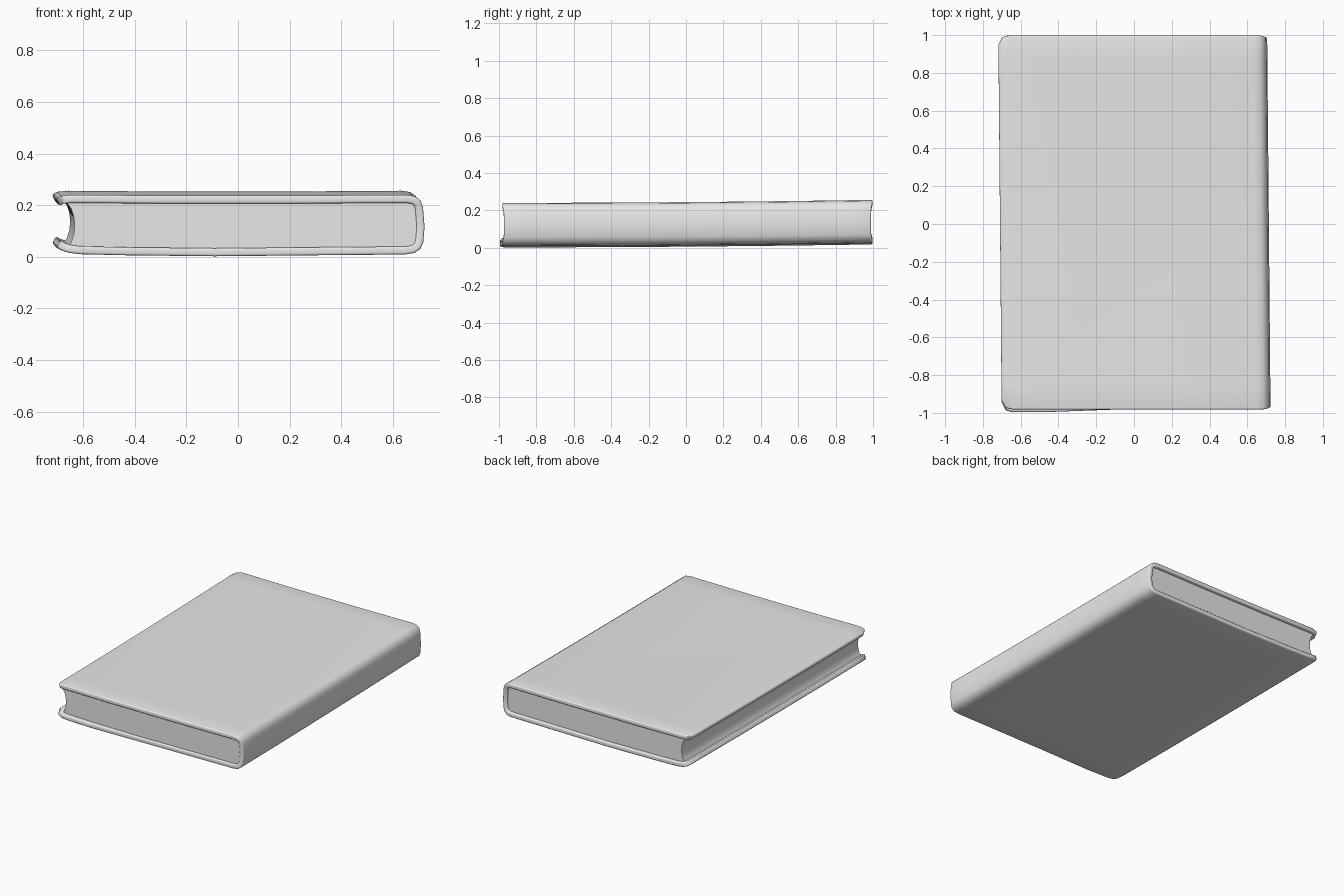
import bpy, bmesh, math

cube = bpy.data.objects.get("Cube")
if cube:
    bpy.data.objects.remove(cube, do_unlink=True)

grey = bpy.data.materials.new("plain grey")
grey.use_nodes = True
grey.diffuse_color = (0.8, 0.8, 0.8, 1)
grey.node_tree.nodes["Principled BSDF"].inputs["Base Color"].default_value = (0.8, 0.8, 0.8, 1)

ROWS = 16


def warp(x, y, z):
    """Slight skew and lift of the worn book."""
    return x - 0.009 * y, y, z + 0.008 * y + 0.004 * y * y


def loft(name, profile, ends, closed):
    """Sweep an x-z profile along y; ends(x, z) gives the front and back limits."""
    bm = bmesh.new()
    rows = []
    for j in range(ROWS + 1):
        row = []
        for x, z in profile:
            front, back = ends(x, z)
            y = front + (back - front) * j / ROWS
            row.append(bm.verts.new(warp(x, y, z)))
        rows.append(row)
    n = len(profile)
    for a, b in zip(rows, rows[1:]):
        for i in range(n if closed else n - 1):
            k = (i + 1) % n
            bm.faces.new((a[i], a[k], b[k], b[i]))
    if closed:
        bm.faces.new(rows[0])
        bm.faces.new(rows[-1])
        bmesh.ops.recalc_face_normals(bm, faces=bm.faces)
    mesh = bpy.data.meshes.new(name)
    bm.to_mesh(mesh)
    bm.free()
    mesh.materials.append(grey)
    obj = bpy.data.objects.new(name, mesh)
    bpy.context.collection.objects.link(obj)
    return obj


def smooth(obj):
    bpy.ops.object.select_all(action="DESELECT")
    obj.select_set(True)
    bpy.context.view_layer.objects.active = obj
    bpy.ops.object.shade_smooth_by_angle(angle=math.radians(40))


def cover_ends(x, z):
    """Round the fore-edge corners and soften the spine corners."""
    r = 0.05
    d = min(x + 0.712, r)
    inset = r - math.sqrt(r * r - (r - d) ** 2)
    inset += max(0, x - 0.69) * 0.4
    front = -0.995 if z < 0.06 and x < -0.4 else -0.982
    return front + inset, 0.998 - inset


# Wraparound cover: top board, rounded spine, bottom board
cover_path = [
    (-0.712, 0.230), (-0.69, 0.240), (-0.65, 0.244), (-0.3, 0.241), (0.2, 0.241),
    (0.64, 0.244), (0.675, 0.239), (0.698, 0.223), (0.708, 0.195),
    (0.714, 0.12), (0.709, 0.06), (0.698, 0.035), (0.675, 0.019), (0.64, 0.013),
    (0.2, 0.009), (-0.1, 0.006), (-0.45, 0.010), (-0.62, 0.014), (-0.66, 0.019),
    (-0.69, 0.028), (-0.712, 0.042),
]
cover = loft("cover", cover_path, cover_ends, False)
thick = cover.modifiers.new("board thickness", "SOLIDIFY")
thick.thickness = 0.031
thick.offset = -1
soft = cover.modifiers.new("soft edges", "BEVEL")
soft.width = 0.008
soft.segments = 3
soft.limit_method = "ANGLE"
soft.angle_limit = math.radians(50)
smooth(cover)

# Page block with a hollow fore edge
page_profile = [
    (0.69, 0.035), (0.69, 0.217), (-0.675, 0.217), (-0.655, 0.19), (-0.645, 0.16),
    (-0.641, 0.125), (-0.645, 0.09), (-0.655, 0.06), (-0.675, 0.035),
]
pages = loft("pages", page_profile, lambda x, z: (-0.967, 0.977), True)
smooth(pages)
